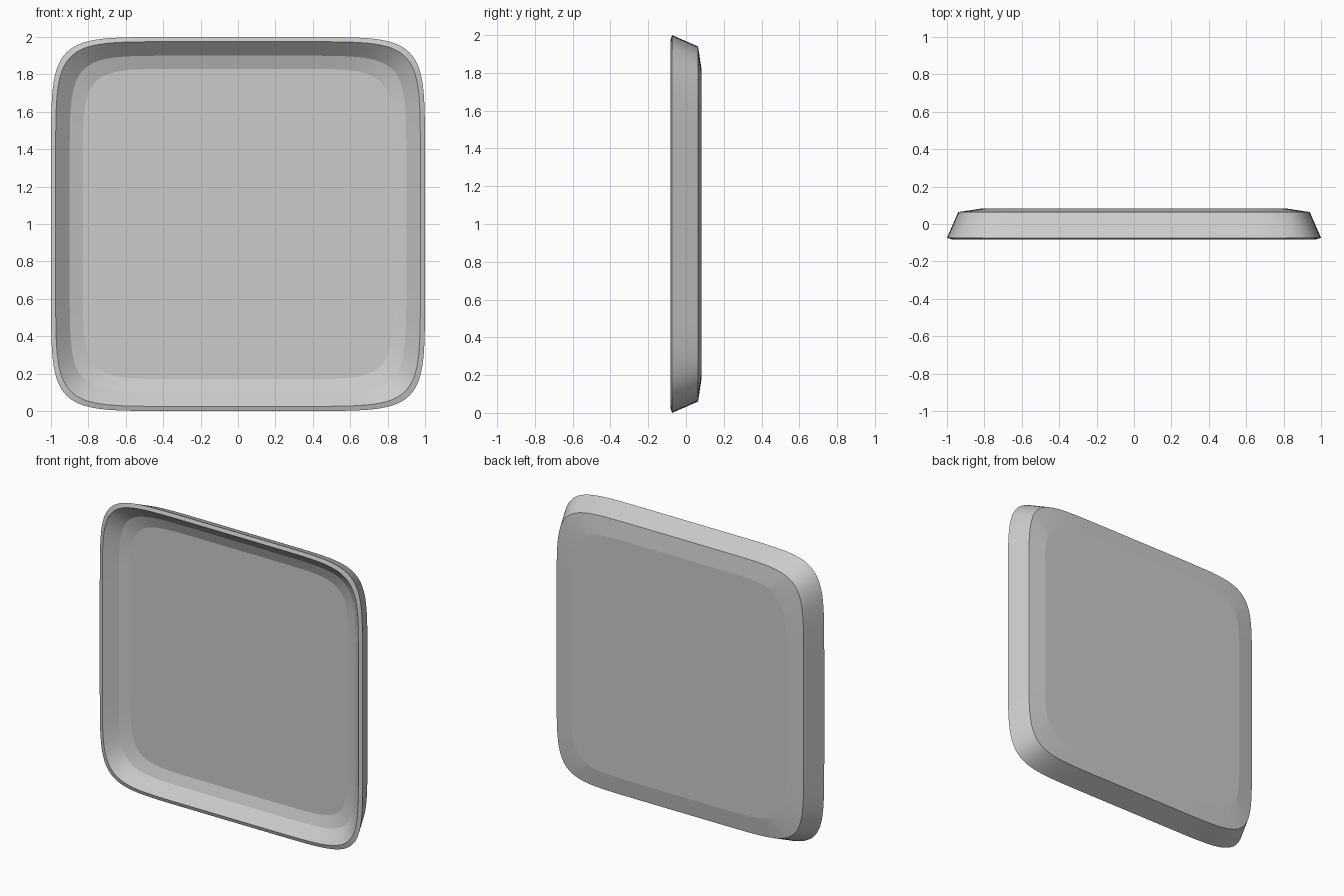
import bpy, bmesh, math

if "Cube" in bpy.data.objects:
    bpy.data.objects.remove(bpy.data.objects["Cube"])

SEGMENTS = 192
EXPONENT = 8  # squareness of the rounded outline

# Cross-section from back centre to inner floor: (half width, y)
PROFILE = [(0.82, 0.082), (0.94, 0.064), (1.0, -0.074),
           (0.975, -0.082), (0.90, -0.010), (0.83, 0.015)]


def outline(half):
    """Points of a rounded square in the xz plane, denser at the corners."""
    pts = []
    for i in range(SEGMENTS):
        a = 2 * math.pi * i / SEGMENTS
        c, s = math.cos(a), math.sin(a)
        c = math.copysign(abs(c) ** (1 / 3), c) if abs(c) > 1e-9 else 0.0
        s = math.copysign(abs(s) ** (1 / 3), s) if abs(s) > 1e-9 else 0.0
        r = half / (abs(c) ** EXPONENT + abs(s) ** EXPONENT) ** (1 / EXPONENT)
        pts.append((r * c, r * s))
    return pts


# Square plate standing upright, open towards the front
bm = bmesh.new()
rings = [[bm.verts.new((x, y, z + 1)) for x, z in outline(h)] for h, y in PROFILE]
for a, b in zip(rings, rings[1:]):
    for i in range(SEGMENTS):
        j = (i + 1) % SEGMENTS
        bm.faces.new((a[i], a[j], b[j], b[i]))
bm.faces.new(rings[0])    # back
bm.faces.new(rings[-1])   # inner floor
bmesh.ops.recalc_face_normals(bm, faces=bm.faces)

mesh = bpy.data.meshes.new("square_plate")
bm.to_mesh(mesh)
bm.free()
plate = bpy.data.objects.new("square_plate", mesh)
bpy.context.collection.objects.link(plate)

# Smooth round the corners, crisp along the profile
bpy.context.view_layer.objects.active = plate
plate.select_set(True)
bpy.ops.object.shade_smooth_by_angle(angle=math.radians(7))

# Single plain grey
grey = bpy.data.materials.new("light grey")
grey.diffuse_color = (0.6, 0.6, 0.6, 1)
grey.use_nodes = True
grey.node_tree.nodes["Principled BSDF"].inputs["Base Color"].default_value = grey.diffuse_color
mesh.materials.append(grey)
